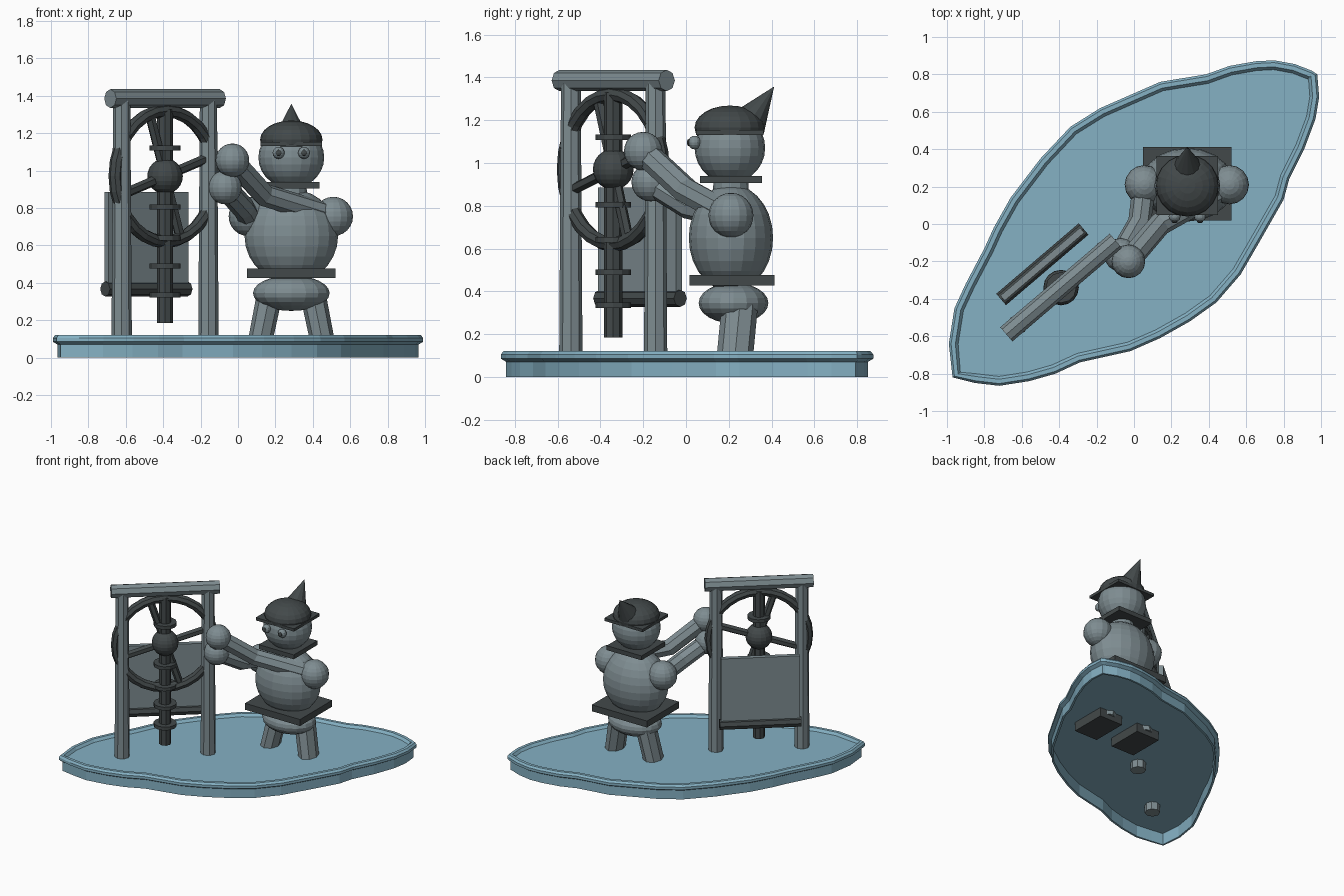
import bpy, bmesh, math
from mathutils import Vector, Matrix

if "Cube" in bpy.data.objects:
    bpy.data.objects.remove(bpy.data.objects["Cube"])


def material(name, rgb):
    mat = bpy.data.materials.new(name)
    mat.use_nodes = True
    mat.diffuse_color = (*rgb, 1)
    mat.node_tree.nodes["Principled BSDF"].inputs["Base Color"].default_value = (*rgb, 1)
    return mat


BLUE = material("pale_blue", (.235, .44, .55))
GREY = material("stone_grey", (.21, .265, .285))
DARK = material("dark_grey", (.055, .066, .068))


def finish(name, bm, mat, matrix=Matrix()):
    bmesh.ops.transform(bm, matrix=matrix, verts=bm.verts)
    bmesh.ops.recalc_face_normals(bm, faces=bm.faces)
    mesh = bpy.data.meshes.new(name)
    bm.to_mesh(mesh)
    bm.free()
    mesh.materials.append(mat)
    obj = bpy.data.objects.new(name, mesh)
    bpy.context.collection.objects.link(obj)
    return obj


def ball(name, centre, radii, mat, segments=16, rings=12):
    bm = bmesh.new()
    bmesh.ops.create_uvsphere(bm, u_segments=segments, v_segments=rings, radius=1)
    return finish(name, bm, mat, Matrix.Translation(centre) @ Matrix.Diagonal((*radii, 1)))


def box(name, centre, size, mat, angle=0):
    bm = bmesh.new()
    bmesh.ops.create_cube(bm, size=1)
    place = Matrix.Translation(centre) @ Matrix.Rotation(angle, 4, "Z")
    return finish(name, bm, mat, place @ Matrix.Diagonal((*size, 1)))


def rod(name, start, end, r1, r2, mat, sides=8):
    start, end = Vector(start), Vector(end)
    axis = end - start
    bm = bmesh.new()
    bmesh.ops.create_cone(bm, cap_ends=True, segments=sides, radius1=r1, radius2=r2,
                          depth=axis.length)
    turn = axis.to_track_quat("Z", "Y").to_matrix().to_4x4()
    return finish(name, bm, mat, Matrix.Translation((start + end) / 2) @ turn)


def loft(name, rings, mat):
    """Skin a stack of equal-length rings and cap both ends."""
    bm = bmesh.new()
    loops = [[bm.verts.new(p) for p in ring] for ring in rings]
    for a, b in zip(loops, loops[1:]):
        for i in range(len(a)):
            bm.faces.new((a[i - 1], a[i], b[i], b[i - 1]))
    bm.faces.new(loops[0])
    bm.faces.new(loops[-1])
    return finish(name, bm, mat)


# Leaf-shaped base: traced outline lofted through a lipped rim section
outline = [Vector(p) for p in (
    (.98, .8), (.99, .68), (.97, .56), (.91, .4), (.83, .24), (.8, .13), (.68, -.08),
    (.57, -.27), (.44, -.42), (.3, -.52), (.14, -.61), (-.02, -.68), (-.29, -.74),
    (-.42, -.8), (-.56, -.84), (-.72, -.865), (-.85, -.85), (-.97, -.82), (-.99, -.64),
    (-.96, -.45), (-.9, -.32), (-.8, -.13), (-.75, -.02), (-.66, .14), (-.5, .35),
    (-.34, .52), (-.18, .62), (.14, .76), (.385, .8), (.51, .845), (.65, .87),
    (.75, .875), (.86, .855), (.95, .82))]


def inset_ring(distance, z):
    ring = []
    for i, p in enumerate(outline):
        tangent = (outline[(i + 1) % len(outline)] - outline[i - 1]).normalized()
        ring.append((p.x + tangent.y * distance, p.y - tangent.x * distance, z))
    return ring


section = [(.05, .1), (.035, .12), (.012, .12), (0, .105), (0, .085),
           (.025, .07), (.025, 0), (.04, 0), (.04, .09)]
loft("leaf_base", [inset_ring(d, z) for d, z in section], BLUE)

# Machine frame: everything lies along one slanted direction
ANGLE = math.radians(40.5)
ALONG = Vector((math.cos(ANGLE), math.sin(ANGLE), 0))
HUB = Vector((-.39, -.34, .97))
UP = Vector((0, 0, 1))


def frame_point(along, z):
    point = HUB + ALONG * along
    point.z = z
    return point


for side, sign in (("left", 1), ("right", -1)):
    rod(side + "_post", frame_point(.305 * sign, .03), frame_point(.305 * sign, 1.38),
        .055, .046, GREY)
rod("top_beam", frame_point(-.385, 1.385), frame_point(.385, 1.385), .05, .05, GREY)

# Wheel with spokes and a ball hub
bm = bmesh.new()
count, tube = 28, 8
verts = []
for i in range(count):
    turn = math.tau * i / count
    out = ALONG * math.cos(turn) + UP * math.sin(turn)
    depth = ALONG.cross(UP)
    verts.append([bm.verts.new(HUB + out * (.35 + .035 * math.cos(t)) + depth * .038 * math.sin(t))
                  for t in (math.tau * k / tube for k in range(tube))])
for i in range(count):
    for k in range(tube):
        bm.faces.new((verts[i - 1][k - 1], verts[i][k - 1], verts[i][k], verts[i - 1][k]))
finish("wheel_rim", bm, DARK)
ball("wheel_hub", HUB, (.095, .095, .095), DARK)
for i in range(4):
    turn = math.radians(18 + 90 * i)
    rod("wheel_spoke", HUB, HUB + (ALONG * math.cos(turn) + UP * math.sin(turn)) * .345,
        .027, .027, DARK, 6)

# Upright spindle with collars
rod("spindle", frame_point(0, .185), frame_point(0, 1.33), .043, .043, DARK)
for z in (1.12, .805, .64, .49, .335):
    rod("spindle_disc", frame_point(0, z - .013), frame_point(0, z + .013), .082, .082, DARK, 12)

# Hanging panel with a roller
PANEL = Vector((-.49, -.215, .625))
box("panel", PANEL, (.56, .035, .52), GREY, ANGLE)
roller = Vector((PANEL.x, PANEL.y, .367))
rod("panel_roller", roller - ALONG * .29, roller + ALONG * .29, .04, .04, DARK)

# Figure: torso, hips, neck and square plates
X, Y = .285, .21
ball("torso", (X, Y, .65), (.25, .197, .25), GREY, 20, 14)
ball("hips", (X, Y + .012, .345), (.205, .163, .095), GREY)
rod("neck", (X, Y, .82), (X, Y, .98), .085, .08, GREY, 12)
box("belt_plate", (X, Y + .005, .452), (.475, .395, .05), DARK)
box("collar_plate", (X, Y, .922), (.3, .29, .034), DARK)

# Legs and sunken feet
for side, sign in (("left", 1), ("right", -1)):
    rings = []
    for dx, y, z, w, d in ((.172, .225, .06, .066, .085), (.115, .252, .34, .07, .085)):
        rings.append([(X + sign * dx + w * math.cos(a), y + d * math.sin(a), z)
                      for a in (math.tau * k / 8 for k in range(8))])
    loft(side + "_leg", rings, GREY)
    box(side + "_foot", (X + sign * .17, .15, .056), (.2, .28, .07), DARK)

# Head, eyes and hat
ball("head", (X, Y - .005, 1.07), (.176, .165, .165), GREY, 20, 14)
for side, sign in (("left", 1), ("right", -1)):
    ball(side + "_eye", (X + sign * .068, .04, 1.095), (.032, .03, .032), GREY, 12, 8)
    ball(side + "_pupil", (X + sign * .068, .014, 1.095), (.017, .01, .017), DARK, 10, 6)
ball("hat_dome", (X, Y - .005, 1.165), (.167, .165, .103), DARK, 20, 12)
box("hat_brim", (X, Y - .005, 1.142), (.33, .315, .022), DARK)
rod("hat_spike", (X, .295, 1.19), (X, .412, 1.357), .085, 0, DARK, 12)

# Arms reaching for the wheel
arms = {"left": [(.51, .21, .755), (.14, 0, .87), (-.03, -.2, 1.055)],
        "right": [(.055, .21, .755), (.03, .01, .8), (-.07, -.165, .91)]}
for side, path in arms.items():
    curve = bpy.data.curves.new(side + "_arm", "CURVE")
    curve.dimensions = "3D"
    curve.bevel_depth = .062
    curve.bevel_resolution = 2
    spline = curve.splines.new("POLY")
    spline.points.add(len(path) - 1)
    for point, co in zip(spline.points, path):
        point.co = (*co, 1)
    spline.use_smooth = False
    curve.materials.append(GREY)
    bpy.context.collection.objects.link(bpy.data.objects.new(side + "_arm", curve))
    ball(side + "_shoulder", path[0], (.105, .105, .105), GREY)
    ball(side + "_hand", path[-1], (.09, .09, .09), GREY)
